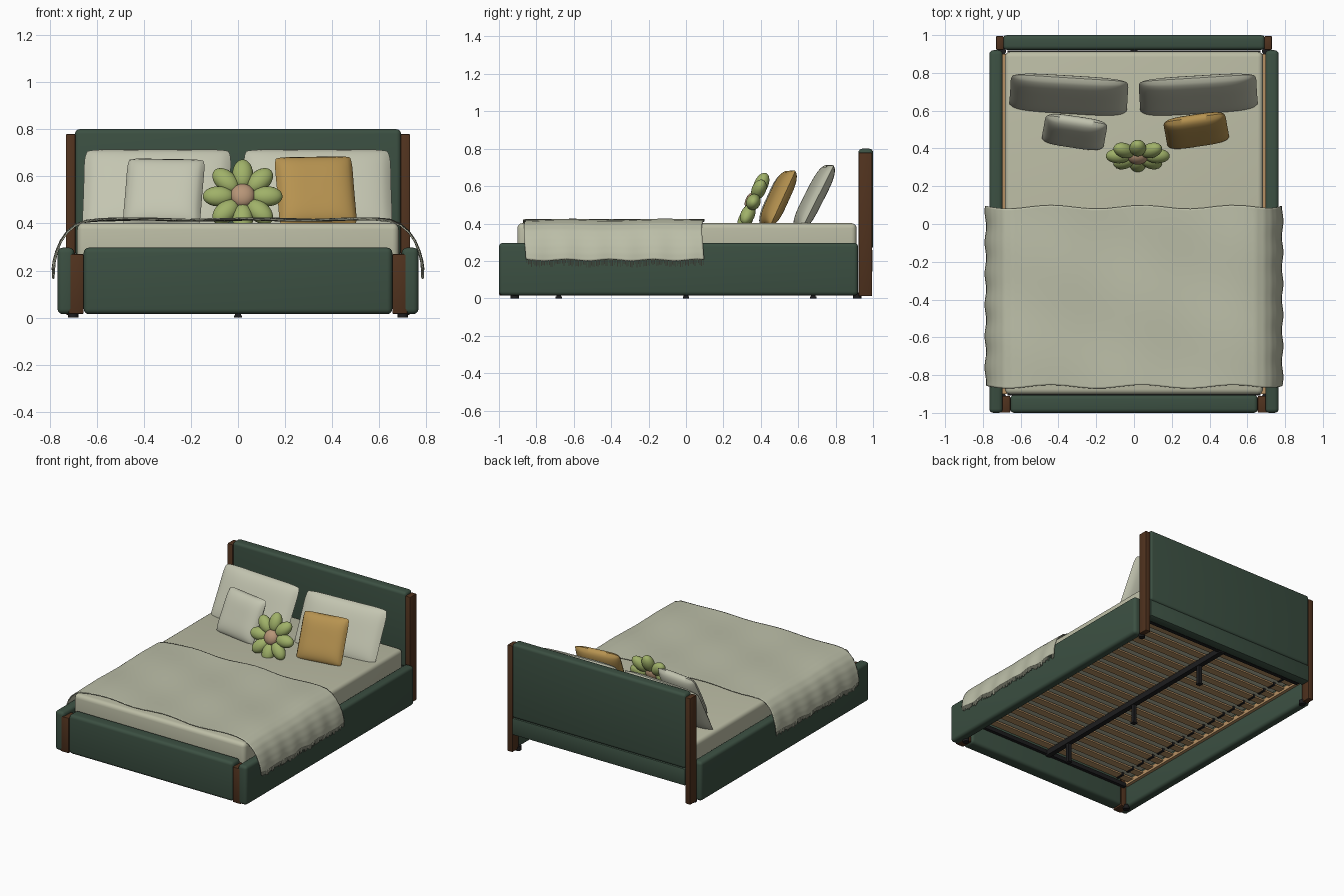
import bpy, bmesh, math, random
from mathutils import Matrix, Vector

if "Cube" in bpy.data.objects:
    bpy.data.objects.remove(bpy.data.objects["Cube"])

random.seed(4)

def material(name, rgb):
    m = bpy.data.materials.new(name)
    m.diffuse_color = (*rgb, 1)
    m.use_nodes = True
    m.node_tree.nodes["Principled BSDF"].inputs["Base Color"].default_value = m.diffuse_color
    return m

GREEN = material("green fabric", (0.044, 0.079, 0.054))
WOOD = material("dark wood", (0.080, 0.032, 0.013))
SHEET = material("sheet cream", (0.50, 0.505, 0.375))
THROW = material("throw cream", (0.50, 0.515, 0.39))
LINEN = material("pillow linen", (0.55, 0.56, 0.44))
MUSTARD = material("mustard", (0.47, 0.29, 0.08))
PETAL = material("petal green", (0.35, 0.44, 0.14))
TAN = material("flower heart tan", (0.47, 0.30, 0.185))
METAL = material("black metal", (0.012, 0.012, 0.013))
SLAT = material("slat wood", (0.47, 0.28, 0.125))

def finish(name, bm, mat, angle=40):
    bmesh.ops.recalc_face_normals(bm, faces=bm.faces)
    me = bpy.data.meshes.new(name)
    bm.to_mesh(me)
    bm.free()
    me.materials.append(mat)
    me.shade_smooth()
    me.set_sharp_from_angle(angle=math.radians(angle))
    ob = bpy.data.objects.new(name, me)
    bpy.context.collection.objects.link(ob)
    return ob

def add_box(bm, x, y, z):
    c = Vector([(a + b) / 2 for a, b in (x, y, z)])
    s = [b - a for a, b in (x, y, z)]
    bmesh.ops.create_cube(bm, size=1, matrix=Matrix.Translation(c) @ Matrix.Diagonal((*s, 1)))

def box(name, x, y, z, mat, bevel=0.0, seg=4):
    bm = bmesh.new()
    add_box(bm, x, y, z)
    if bevel:
        bmesh.ops.bevel(bm, geom=bm.edges[:], offset=bevel, segments=seg,
                        profile=0.5, affect='EDGES')
    return finish(name, bm, mat)

def pair(x, side):
    return tuple(sorted((x[0] * side, x[1] * side)))

# Upholstered frame, posts and feet
for side, tag in ((-1, "left"), (1, "right")):
    box(tag + "_side_rail", pair((0.695, 0.766), side), (-1, 0.92), (0.015, 0.297), GREEN, 0.022)
    box(tag + "_front_post", pair((0.655, 0.72), side), (-0.999, -0.91), (0.015, 0.27), WOOD, 0.006, 2)
    box(tag + "_head_post", pair((0.69, 0.731), side), (0.922, 0.995), (0.012, 0.78), WOOD, 0.006, 2)
    box(tag + "_ledge", pair((0.672, 0.697), side), (-0.9, 0.9), (0.165, 0.198), SLAT)
    for y in (-0.915, 0.915):
        bm = bmesh.new()
        bmesh.ops.create_cone(bm, cap_ends=True, segments=20, radius1=0.022, radius2=0.022, depth=0.03,
                              matrix=Matrix.Translation((0.7 * side, y, 0.015)))
        finish(tag + "_foot", bm, METAL)
box("front_rail", (-0.655, 0.655), (-1, -0.905), (0.015, 0.297), GREEN, 0.022)
box("headboard", (-0.692, 0.692), (0.922, 1.0), (0.262, 0.8), GREEN, 0.02)
box("headboard_lower_panel", (-0.69, 0.69), (0.928, 0.998), (0.14, 0.262), GREEN, 0.008, 2)

# Metal base with legs, and slats with small holders
box("centre_beam", (-0.018, 0.018), (-0.9, 0.92), (0.14, 0.18), METAL)
for y in (-0.895, 0.905):
    box("cross_beam", (-0.67, 0.67), (y - 0.013, y + 0.013), (0.15, 0.18), METAL)
for y in (-0.68, 0, 0.68):
    box("centre_leg", (-0.013, 0.013), (y - 0.013, y + 0.013), (0.008, 0.15), METAL)
    box("centre_leg_pad", (-0.017, 0.017), (y - 0.017, y + 0.017), (0, 0.01), METAL)
slats, holders = bmesh.new(), bmesh.new()
for i in range(17):
    y = -0.84 + i * 1.68 / 16
    add_box(slats, (-0.69, 0.69), (y - 0.027, y + 0.027), (0.18, 0.192))
    for s in (-1, 1):
        add_box(holders, pair((0.575, 0.592), s), (y - 0.031, y + 0.031), (0.176, 0.196))
finish("slats", slats, SLAT)
finish("slat_holders", holders, METAL)

# Mattress
box("mattress", (-0.683, 0.683), (-0.902, 0.912), (0.2, 0.402), SHEET, 0.028)

# Cushions: two domed grids sewn along a rounded outline
def cushion(name, loc, w, h, t, lean, yaw, roll, mat):
    bm = bmesh.new()
    n = 28
    for side in (-1, 1):
        grid = bmesh.ops.create_grid(bm, x_segments=n, y_segments=n, size=1)["verts"]
        for v in grid:
            u, q = v.co.x, v.co.y
            dome = max(0, (1 - u ** 4) * (1 - q ** 4)) ** 0.6
            k = 1 - 0.05 * (u * q) ** 6
            v.co = (u * k * w / 2 * (1 - 0.012 * (1 - q * q)), side * dome * t / 2,
                    q * k * h / 2 * (1 - 0.012 * (1 - u * u)))
    bmesh.ops.remove_doubles(bm, verts=bm.verts, dist=0.0005)
    turn = (Matrix.Rotation(math.radians(yaw), 4, 'Z') @ Matrix.Rotation(math.radians(-lean), 4, 'X')
            @ Matrix.Rotation(math.radians(roll), 4, 'Y'))
    bm.transform(Matrix.Translation(loc) @ turn)
    return finish(name, bm, mat, 60)

cushion("left_pillow", (-0.345, 0.685, 0.54), 0.63, 0.395, 0.09, 27, -3.5, 0, LINEN)
cushion("right_pillow", (0.34, 0.685, 0.54), 0.63, 0.395, 0.09, 27, 3.5, 0, LINEN)
cushion("small_cushion", (-0.315, 0.487, 0.53), 0.335, 0.32, 0.092, 25, -8, 1, LINEN)
cushion("mustard_cushion", (0.33, 0.495, 0.535), 0.335, 0.33, 0.092, 25, 8, -1, MUSTARD)

# Flower cushion: eight petals around a button
place = Matrix.Translation((0.02, 0.36, 0.515)) @ Matrix.Rotation(math.radians(-24), 4, 'X')
def blob(bm, m, r):
    bmesh.ops.create_uvsphere(bm, u_segments=24, v_segments=14, radius=1,
                              matrix=m @ Matrix.Diagonal((*r, 1)))
bm = bmesh.new()
for i in range(8):
    blob(bm, place @ Matrix.Rotation(i * math.pi / 4, 4, 'Y') @ Matrix.Translation((0, 0, 0.103)),
         (0.044, 0.038, 0.066))
finish("flower_petals", bm, PETAL)
bm = bmesh.new()
blob(bm, place @ Matrix.Translation((0, -0.008, 0)), (0.052, 0.036, 0.052))
finish("flower_heart", bm, TAN)

# Draped throw: cross profile swept along y with ripples
PROFILE = [(0, 0.416), (0.3, 0.416), (0.58, 0.417), (0.645, 0.412), (0.69, 0.395), (0.725, 0.365),
           (0.752, 0.325), (0.77, 0.28), (0.78, 0.24), (0.784, 0.205)]
def drape(t):
    f = t * (len(PROFILE) - 1)
    i = min(int(f), len(PROFILE) - 2)
    a, b = Vector(PROFILE[i]), Vector(PROFILE[i + 1])
    return a.lerp(b, f - i)

def throw_point(u, v):
    s = -1 if u < 0 else 1
    x, z = drape(abs(u))
    hang = max(0, (0.42 - z) / 0.21)
    y = -0.862 + 0.952 * v
    y += 0.010 * math.sin(x * s * 13 + 1) * (1 - hang) + 0.006 * hang
    x += hang * 0.004 * math.sin(y * 38 + s)
    z += (1 - hang) * 0.006 * math.sin(9 * x * s + 5 * y) * math.cos(7 * y - 4 * x * s)
    z += hang ** 2 * 0.004 * math.sin(y * 27)
    return Vector((x * s, y, z))

bm = bmesh.new()
NU, NV = 72, 96
rows = [[bm.verts.new(throw_point(2 * i / NU - 1, j / NV)) for i in range(NU + 1)] for j in range(NV + 1)]
for j in range(NV):
    for i in range(NU):
        bm.faces.new((rows[j][i], rows[j][i + 1], rows[j + 1][i + 1], rows[j + 1][i]))
throw = finish("throw", bm, THROW, 60)
mod = throw.modifiers.new("thickness", 'SOLIDIFY')
mod.thickness = 0.006
mod.offset = 0

# Fringe strands along both hanging hems
bm = bmesh.new()
for side in (-1, 1):
    for k in range(110):
        p = throw_point(side, (k + 0.5) / 110)
        n = random.uniform(0.018, 0.038)
        add_box(bm, (p.x - 0.002, p.x + 0.002), (p.y - 0.0022, p.y + 0.0022), (p.z - n, p.z + 0.004))
finish("throw_fringe", bm, THROW)
